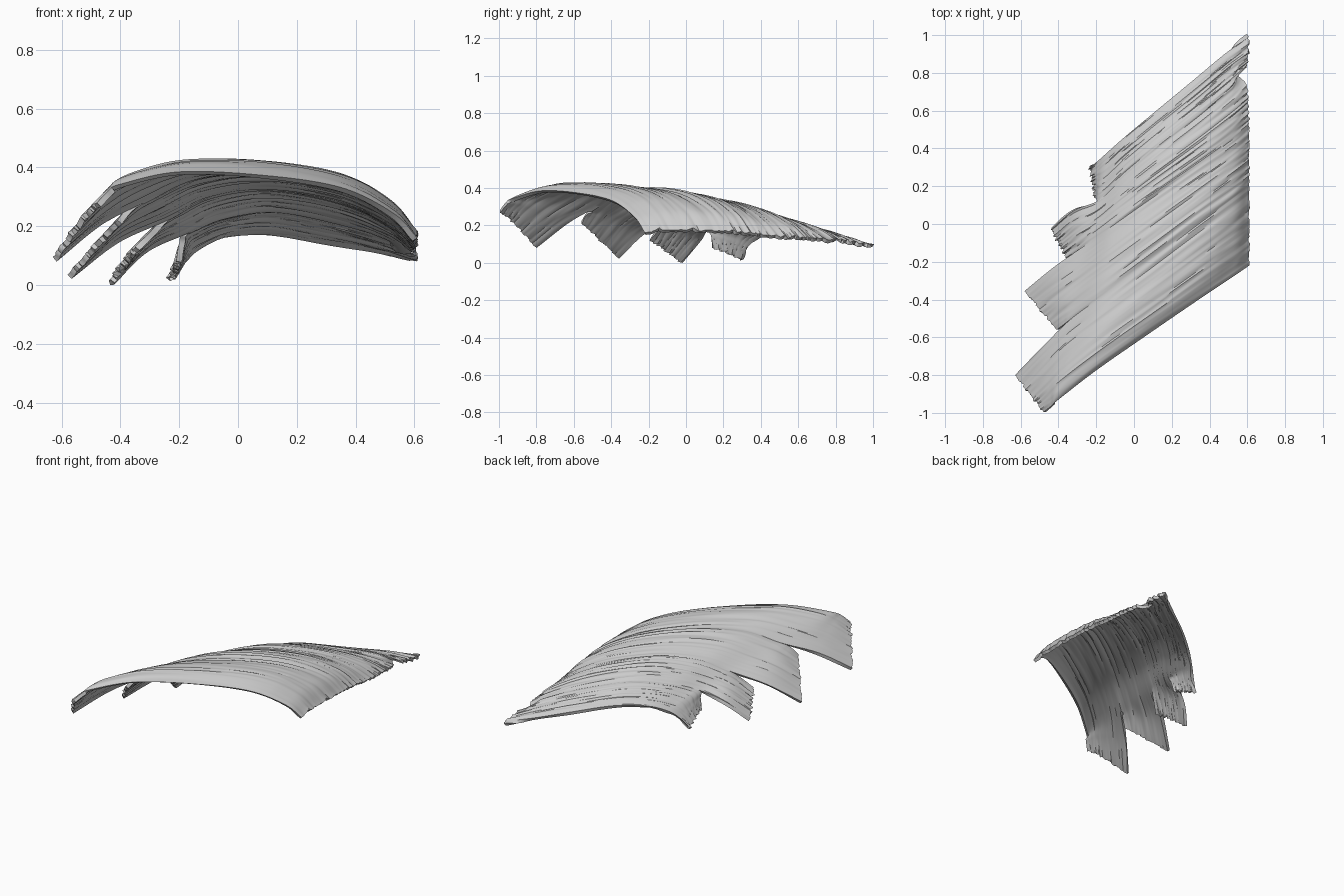
import bpy, bmesh, math
from mathutils import Vector, noise

if "Cube" in bpy.data.objects:
    bpy.data.objects.remove(bpy.data.objects["Cube"])

# Shared ribs of the curved sheet (front to back), each running from notch to right end
ribs = [
    [(-.40, -.93, .335), (-.2, -.775, .375), (.08, -.58, .365), (.35, -.395, .32), (.53, -.275, .23), (.61, -.22, .15)],
    [(-.33, -.5, .285), (-.15, -.37, .365), (.08, -.2, .385), (.33, -.01, .35), (.52, .13, .265), (.61, .2, .16)],
    [(-.24, -.1, .23), (-.1, 0, .30), (.1, .14, .33), (.35, .31, .29), (.52, .43, .21), (.61, .5, .13)],
    [(-.18, .13, .18), (-.05, .25, .235), (.12, .39, .26), (.35, .57, .215), (.52, .71, .16), (.60, .78, .115)],
    [(-.14, .38, .125), (-.05, .46, .165), (.1, .585, .175), (.3, .75, .145), (.48, .9, .115), (.60, .99, .09)],
]
# Lobe ends: (front tip, front mid, back tip, back mid)
lobes = [
    ((-.48, -.995, .27), (-.44, -.965, .31), (-.63, -.80, .085), (-.48, -.645, .205)),
    ((-.41, -.56, .21), (-.37, -.53, .255), (-.58, -.355, .025), (-.42, -.225, .15)),
    ((-.35, -.19, .12), (-.29, -.15, .185), (-.44, -.03, .005), (-.32, .07, .12)),
    ((-.21, .14, .07), (-.20, .135, .13), (-.235, .30, .015), (-.19, .335, .08)),
]
crown = [.04, .015, .012, .01]
STEPS, NV = 12, 36


def spline(points):
    """Smooth curve through points, STEPS samples per segment."""
    p = [Vector(q) for q in points]
    p = [2 * p[0] - p[1]] + p + [2 * p[-1] - p[-2]]
    out = []
    for i in range(1, len(p) - 2):
        a, b, c, d = p[i - 1:i + 3]
        for s in range(STEPS):
            t = s / STEPS
            out.append(.5 * (2 * b + (c - a) * t + (2 * a - 5 * b + 4 * c - d) * t * t
                             + (3 * b - a - 3 * c + d) * t ** 3))
    return out + [p[-2]]


bm = bmesh.new()
previous = None
for k, (ftip, fmid, btip, bmid) in enumerate(lobes):
    front = spline([ftip, fmid] + ribs[k])
    back = spline([btip, bmid] + ribs[k + 1])
    if previous:
        front[2 * STEPS:] = previous[2 * STEPS:]
    previous = back
    n = len(front)
    grid = []
    for i in range(n):
        u = i / (n - 1)
        row = []
        for j in range(NV + 1):
            v = j / NV
            p = front[i].lerp(back[i], v)
            # crown of each lobe, fading to the right end
            p.z += crown[k] * math.sin(math.pi * v ** .65) * min(1, .4 + 2 * u, .35 + 3 * (1 - u))
            # fine fibre grooves along the sheet
            g = k + v
            p.z += .007 * noise.noise((g * 14, u * 3, 1)) + .004 * noise.noise((g * 30, u * 5, 7))
            # ragged tips and ragged right end
            rag = noise.noise((g * 17, 3, 0))
            along = Vector((.78, .6, .3))
            if i < STEPS:
                p += along * .022 * rag * (1 - i / STEPS)
            e = max(0, (u - .86) / .14)
            p.x += .012 * rag * e
            p.z += .012 * noise.noise((g * 9, 8, 2)) * e
            # small bite near the back of the right end
            p.x -= .05 * e * math.exp(-((g - 3.05) / .14) ** 2)
            p.x += .015 * e * max(0, g - 3.4)
            row.append(bm.verts.new(p))
        grid.append(row)
    for i in range(n - 1):
        for j in range(NV):
            bm.faces.new((grid[i][j], grid[i + 1][j], grid[i + 1][j + 1], grid[i][j + 1]))

# Weld lobes together into one sheet
bmesh.ops.remove_doubles(bm, verts=bm.verts, dist=.0004)
bm.normal_update()
mesh = bpy.data.meshes.new("feathered_sheet")
bm.to_mesh(mesh)
bm.free()
sheet = bpy.data.objects.new("feathered_sheet", mesh)
bpy.context.collection.objects.link(sheet)

# Thickness below the top surface
solid = sheet.modifiers.new("thickness", 'SOLIDIFY')
solid.thickness = .02
solid.offset = -1
bpy.context.view_layer.objects.active = sheet
sheet.select_set(True)
bpy.ops.object.modifier_apply(modifier="thickness")
# Stand the sheet on the ground
low = min(v.co.z for v in sheet.data.vertices)
for v in sheet.data.vertices:
    v.co.z -= low
bpy.ops.object.shade_smooth_by_angle(angle=math.radians(40))
